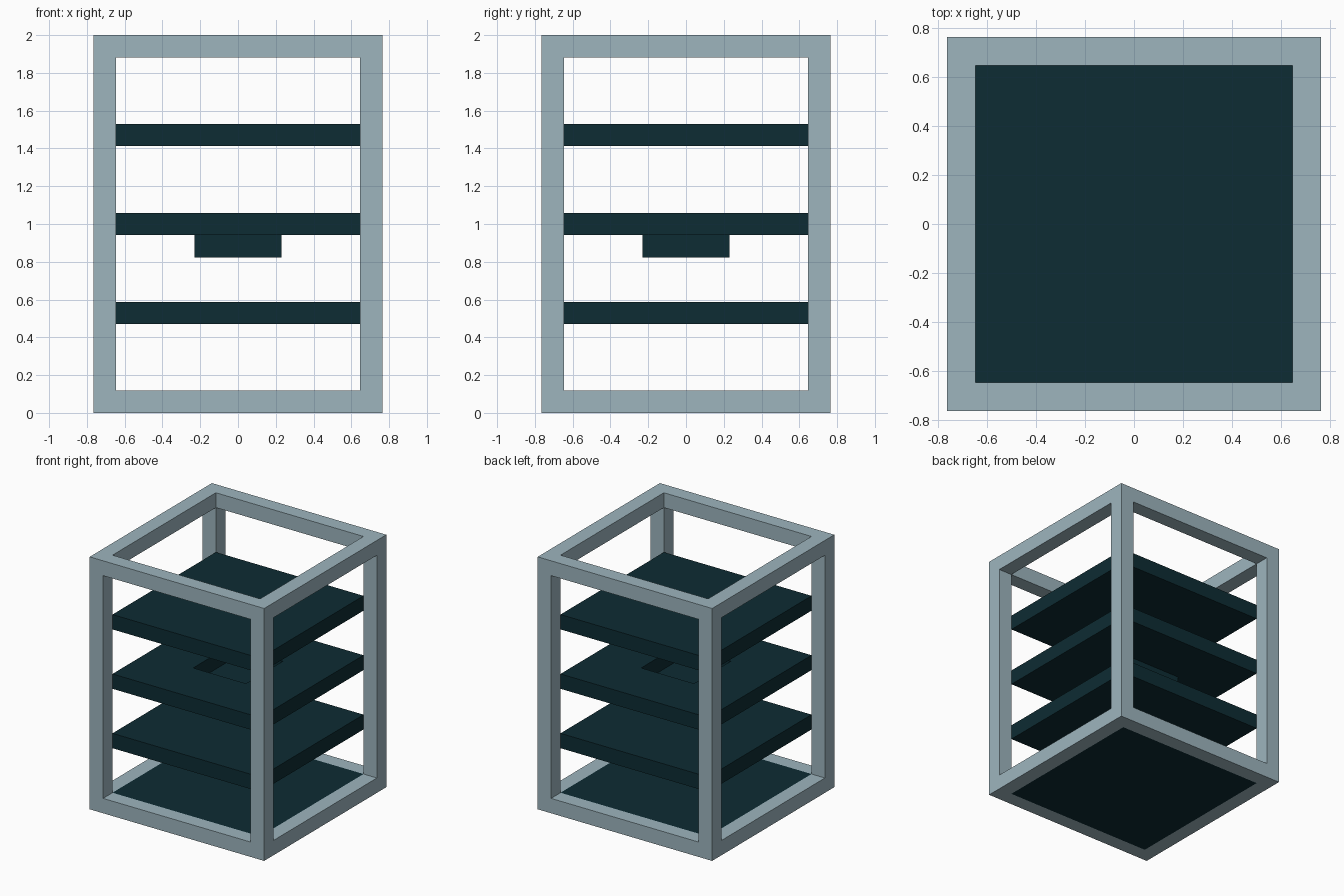
import bpy, bmesh
from itertools import product
from mathutils import Vector

if "Cube" in bpy.data.objects:
    bpy.data.objects.remove(bpy.data.objects["Cube"])

U = 2 / 17                  # beam thickness, the module of the whole design
OUTER, INNER = 6.5 * U, 5.5 * U


def material(name, color):
    m = bpy.data.materials.new(name)
    m.use_nodes = True
    m.diffuse_color = (*color, 1)
    m.node_tree.nodes["Principled BSDF"].inputs["Base Color"].default_value = (*color, 1)
    return m


pale = material("pale blue grey", (0.337, 0.462, 0.515))
dark = material("dark teal", (0.004, 0.025, 0.033))


def finish(name, bm, mats):
    bmesh.ops.recalc_face_normals(bm, faces=bm.faces)
    mesh = bpy.data.meshes.new(name)
    bm.to_mesh(mesh)
    bm.free()
    for m in mats:
        mesh.materials.append(m)
    obj = bpy.data.objects.new(name, mesh)
    bpy.context.collection.objects.link(obj)
    return obj


# Open frame with a base panel: a 3 x 3 x 3 cell layout, skinned where cells meet air
side = (-OUTER, -INNER, INNER, OUTER)
cuts = (side, side, (0, U, 2 - U, 2))


def is_beam(c):
    return sum(i != 1 for i in c) >= 2


def filled(c):
    return all(0 <= i <= 2 for i in c) and (is_beam(c) or c == (1, 1, 0))


bm = bmesh.new()
for cell in filter(filled, product(range(3), repeat=3)):
    for axis, step in product(range(3), (0, 1)):
        neighbour = list(cell)
        neighbour[axis] += 2 * step - 1
        if filled(tuple(neighbour)):
            continue
        a, b = [k for k in range(3) if k != axis]
        loop = []
        for da, db in ((0, 0), (1, 0), (1, 1), (0, 1)):
            corner = list(cell)
            corner[axis] += step
            corner[a] += da
            corner[b] += db
            loop.append(bm.verts.new([cuts[k][corner[k]] for k in range(3)]))
        bm.faces.new(loop).material_index = 0 if is_beam(cell) else 1
bmesh.ops.remove_doubles(bm, verts=bm.verts, dist=0.0001)
finish("frame_with_base_panel", bm, (pale, dark))


# Shelves; the middle one has a square pocket on top and a peg below it
def shelf(name, z, pocket=False):
    bm = bmesh.new()
    bmesh.ops.create_cube(bm, size=1)
    bmesh.ops.scale(bm, vec=(2 * INNER, 2 * INNER, U), verts=bm.verts)
    bmesh.ops.translate(bm, vec=(0, 0, z + U / 2), verts=bm.verts)
    if pocket:
        caps = [f for f in bm.faces if abs(f.normal.z) > 0.9]
        for cap in caps:
            bmesh.ops.inset_individual(bm, faces=[cap], thickness=5 * U)
            moved = bmesh.ops.extrude_discrete_faces(bm, faces=[cap])["faces"]
            bmesh.ops.translate(bm, vec=Vector((0, 0, -U)), verts=moved[0].verts)
    return finish(name, bm, (dark,))


shelf("lower_shelf", 4 * U)
shelf("middle_shelf", 8 * U, pocket=True)
shelf("upper_shelf", 12 * U)
